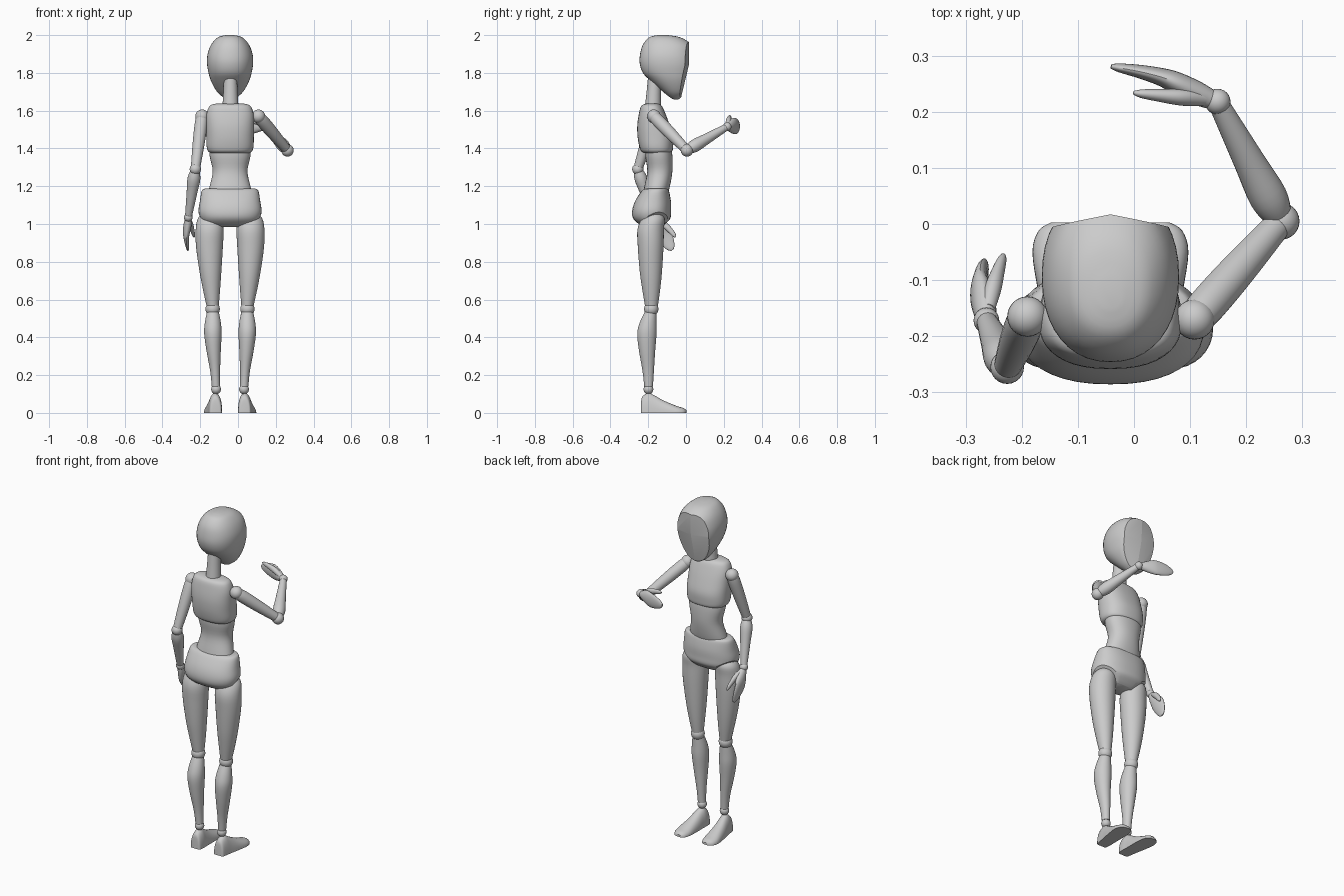
import bpy, bmesh, math
from mathutils import Vector as V

if "Cube" in bpy.data.objects:
    bpy.data.objects.remove(bpy.data.objects["Cube"])

X, Y, Z = V((1, 0, 0)), V((0, 1, 0)), V((0, 0, 1))
MID = -0.042  # x of the body's symmetry plane


def finish(name, bm):
    bmesh.ops.recalc_face_normals(bm, faces=bm.faces[:])
    me = bpy.data.meshes.new(name)
    bm.to_mesh(me)
    bm.free()
    ob = bpy.data.objects.new(name, me)
    bpy.context.collection.objects.link(ob)
    bpy.ops.object.select_all(action='DESELECT')
    ob.select_set(True)
    bpy.context.view_layer.objects.active = ob
    bpy.ops.object.shade_smooth_by_angle(angle=math.radians(35))
    return ob


def spline(rows, steps):
    """Catmull-Rom through rows of numbers."""
    out = []
    for i in range(len(rows) - 1):
        a, b = rows[max(i - 1, 0)], rows[i]
        c, d = rows[i + 1], rows[min(i + 2, len(rows) - 1)]
        for k in range(steps):
            t = k / steps
            out.append([0.5 * (2 * q + (r - p) * t + (2 * p - 5 * q + 4 * r - s) * t * t
                               + (3 * q - p - 3 * r + s) * t ** 3) for p, q, r, s in zip(a, b, c, d)])
    return out + [list(rows[-1])]


def loft(name, rows, u, v, power=2.0, steps=4, seg=32, cuts=()):
    """Skin rings (x, y, z, radius along u, radius along v); cuts are (point, outward normal)."""
    bm = bmesh.new()
    rings = []
    for x, y, z, ru, rv in spline(rows, steps):
        ring = []
        for k in range(seg):
            a = 2 * math.pi * k / seg
            c, s = math.cos(a), math.sin(a)
            c = math.copysign(abs(c) ** (2 / power), c)
            s = math.copysign(abs(s) ** (2 / power), s)
            ring.append(bm.verts.new(V((x, y, z)) + u * (c * max(ru, .002)) + v * (s * max(rv, .002))))
        rings.append(ring)
    for r0, r1 in zip(rings, rings[1:]):
        for k in range(seg):
            j = (k + 1) % seg
            bm.faces.new((r0[k], r0[j], r1[j], r1[k]))
    bm.faces.new(rings[0])
    bm.faces.new(rings[-1])
    for co, no in cuts:
        bmesh.ops.bisect_plane(bm, geom=bm.verts[:] + bm.edges[:] + bm.faces[:],
                               plane_co=V(co), plane_no=V(no), clear_outer=True)
        bmesh.ops.holes_fill(bm, edges=[e for e in bm.edges if e.is_boundary], sides=0)
    return finish(name, bm)


def body(name, rows, power=2.0, cuts=()):
    """Torso-like part from (z, back y, front y, half width)."""
    return loft(name, [(MID, (b + f) / 2, z, w, (f - b) / 2) for z, b, f, w in rows],
                X, Y, power, 4, 40, cuts)


def ball(name, p, r):
    bm = bmesh.new()
    bmesh.ops.create_uvsphere(bm, u_segments=24, v_segments=14, radius=r)
    bmesh.ops.translate(bm, verts=bm.verts[:], vec=V(p))
    finish(name, bm)


def limb(name, p0, p1, radii):
    """Round tube between joints from (fraction, radius)."""
    p0, p1 = V(p0), V(p1)
    d = (p1 - p0).normalized()
    u = d.cross(V((0.3, 0.2, 0.9))).normalized()
    loft(name, [(*p0.lerp(p1, t), r, r) for t, r in radii], u, d.cross(u), seg=24)


# Head: egg with a tapered, faintly ridged flat face
face = []
for s in (-1, 1):
    face.append(((MID, .016, 1.9), (s * .2, 1, -.02)))
    face.append(((MID, .010, 1.82), (s * .2, 1, -.24)))
body("head", [(2.0, -.15, -.10, .02), (1.988, -.195, -.03, .065), (1.95, -.228, .03, .1),
              (1.90, -.243, .05, .119), (1.85, -.245, .06, .122), (1.80, -.228, .055, .114),
              (1.76, -.19, .04, .102), (1.72, -.145, .02, .082), (1.69, -.11, 0, .06),
              (1.667, -.08, -.03, .03), (1.66, -.065, -.04, .012)], 2.2, face)
limb("neck", (-.04, -.176, 1.6), (-.04, -.166, 1.79), [(0, .044), (.5, .038), (1, .034)])

# Torso
body("chest", [(1.637, -.21, -.15, .075), (1.625, -.237, -.128, .108), (1.58, -.25, -.107, .125),
               (1.52, -.258, -.085, .127), (1.46, -.256, -.068, .126), (1.41, -.247, -.068, .124),
               (1.385, -.237, -.073, .116), (1.375, -.22, -.09, .1)], 2.4)
body("waist", [(1.42, -.215, -.08, .11), (1.36, -.215, -.072, .108), (1.28, -.205, -.072, .092),
               (1.20, -.22, -.085, .108), (1.15, -.23, -.1, .12)], 2.2)
briefs = [((MID + s * .03, -.1, .98), (s * .0174, .009, -.0222)) for s in (-1, 1)]
body("pelvis", [(1.187, -.215, -.1, .135), (1.175, -.235, -.09, .15), (1.12, -.27, -.08, .16),
                (1.07, -.285, -.08, .167), (1.03, -.28, -.083, .158), (1.0, -.25, -.11, .135),
                (.985, -.22, -.13, .1)], 2.3, briefs)

# Legs, mirrored about the body's middle
thigh = [(.062, -.17, 1.065, .03, .03), (.064, -.174, 1.03, .064, .06), (.066, -.187, .97, .074, .07),
         (.067, -.187, .88, .071, .068), (.062, -.186, .75, .058, .059), (.056, -.184, .65, .045, .047),
         (.05, -.183, .565, .032, .034)]
calf = [(.049, -.186, .54, .03, .03), (.049, -.2, .48, .042, .044), (.049, -.207, .42, .046, .051),
        (.045, -.206, .33, .038, .043), (.037, -.2, .22, .026, .03), (.033, -.198, .14, .022, .023)]
foot = [(.035, -.238, 0, .022, .05), (.035, -.232, 0, .031, .085), (.036, -.2, 0, .036, .105),
        (.039, -.17, 0, .038, .094), (.044, -.12, 0, .043, .066), (.05, -.05, 0, .047, .037),
        (.05, -.012, 0, .036, .025), (.047, .003, 0, .016, .013)]
for side, s in (("left", -1), ("right", 1)):
    def flip(rows):
        return [(MID + s * (r[0] - MID), *r[1:]) for r in rows]
    loft(side + "_thigh", flip(thigh), X, Y)
    loft(side + "_calf", flip(calf), X, Y)
    loft(side + "_foot", flip(foot), X, Z, 2.3, cuts=[((0, 0, 0), (0, 0, -1))])
    ball(side + "_knee", flip([(.05, -.184, .55)])[0], .038)
    ball(side + "_ankle", flip([(.032, -.199, .125)])[0], .026)

# Arms: shoulder, elbow, wrist, fingertip, thumb-side direction
arms = {
    "right": ((.108, -.17, 1.57), (.262, .005, 1.39), (.149, .218, 1.515), (-.04, .281, 1.525), (0, 0, 1)),
    "left": ((-.19, -.165, 1.57), (-.226, -.255, 1.29), (-.263, -.172, 1.035), (-.265, -.067, .865), (0, .85, .52)),
}
# hand rings: along, toward palm, toward thumb, half breadth, half thickness
mitten = [(.01, 0, 0, .018, .017), (.04, -.003, 0, .03, .021), (.08, -.008, 0, .042, .02),
          (.11, -.01, -.002, .043, .016), (.15, -.007, -.004, .036, .012), (.185, -.002, -.006, .022, .008),
          (.2, 0, -.006, .007, .004)]
thumb = [(.02, .003, .01, .012, .012), (.06, .012, .028, .017, .015), (.1, .021, .038, .015, .012),
         (.135, .029, .043, .011, .008), (.15, .032, .044, .004, .003)]
for side, (sh, el, wr, tip, b) in arms.items():
    ball(side + "_shoulder", sh, .036)
    ball(side + "_elbow", el, .033 if side == "right" else .03)
    ball(side + "_wrist", wr, .023)
    limb(side + "_upper_arm", sh, el, [(0, .03), (.15, .034), (.5, .032), (.95, .025)])
    limb(side + "_forearm", el, wr, [(.03, .024), (.2, .034), (.5, .028), (1, .018)])
    d = (V(tip) - V(wr)).normalized()
    b = (V(b) - d * V(b).dot(d)).normalized()
    n = b.cross(d) if side == "right" else d.cross(b)
    if n.dot(V((-.3, -.95, 0)) if side == "right" else X) < 0:
        n = -n
    for part, rows in (("palm_and_fingers", mitten), ("thumb", thumb)):
        loft(f"{side}_{part}", [(*(V(wr) + d * t + n * o + b * q), w, h) for t, o, q, w, h in rows],
             b, n, seg=24)
